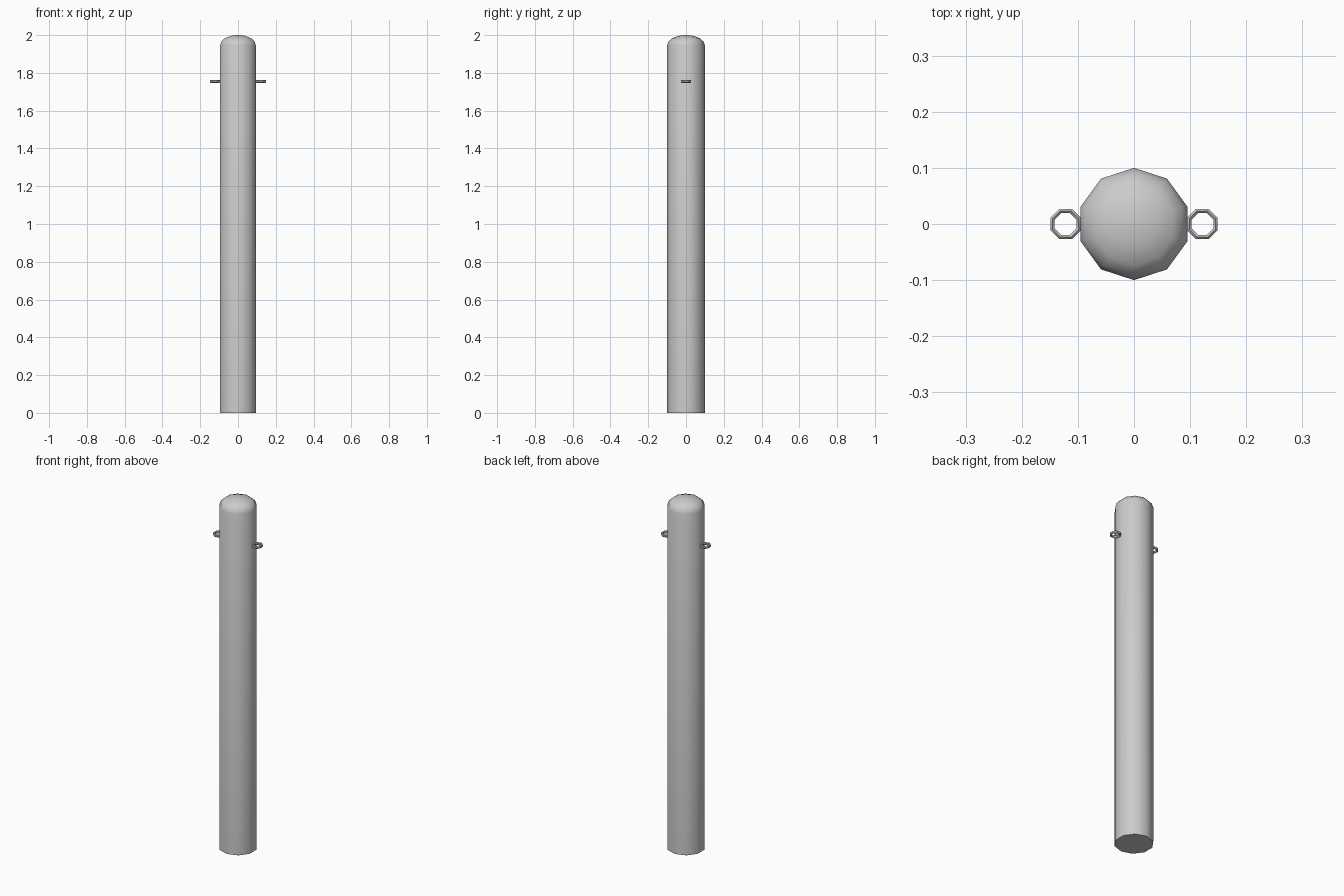
import bpy, bmesh
from math import pi, sin, cos, radians

if "Cube" in bpy.data.objects:
    bpy.data.objects.remove(bpy.data.objects["Cube"])


def make(name, rings, close_loop, angle):
    """Skin a list of equal-length vertex rings into one mesh object."""
    bm = bmesh.new()
    vs = [[bm.verts.new(p) for p in ring] for ring in rings]
    n, m = len(vs), len(vs[0])
    for i in range(n if close_loop else n - 1):
        a, b = vs[i], vs[(i + 1) % n]
        for j in range(m):
            k = (j + 1) % m
            bm.faces.new((a[j], a[k], b[k], b[j]))
    if not close_loop:
        bm.faces.new(vs[0][::-1])
        bm.faces.new(vs[-1])
    bmesh.ops.recalc_face_normals(bm, faces=bm.faces)
    me = bpy.data.meshes.new(name)
    bm.to_mesh(me)
    bm.free()
    ob = bpy.data.objects.new(name, me)
    bpy.context.collection.objects.link(ob)
    bpy.ops.object.select_all(action='DESELECT')
    ob.select_set(True)
    bpy.context.view_layer.objects.active = ob
    bpy.ops.object.shade_smooth_by_angle(angle=radians(angle))
    return ob


def circle(r, z, n, start):
    return [(r * cos(start + 2 * pi * j / n), r * sin(start + 2 * pi * j / n), z)
            for j in range(n)]


# Ten-sided post with a low domed top
profile = [(0.1, 0), (0.1, 1.945), (0.092, 1.967), (0.073, 1.984),
           (0.04, 1.996), (0.012, 2.0)]
make("post", [circle(r, z, 10, pi / 2) for r, z in profile], False, 50)

# Octagonal rope rings on both sides
for side, x in (("left", -0.122), ("right", 0.122)):
    section = [(0.0252 + 0.0048 * cos(a), 0.0085 * sin(a))
               for a in (pi / 6 + k * pi / 3 for k in range(6))]
    ring = make(side + "_ring", [circle(r, z, 8, pi / 8) for r, z in section], True, 40)
    ring.location = (x, 0, 1.755)
